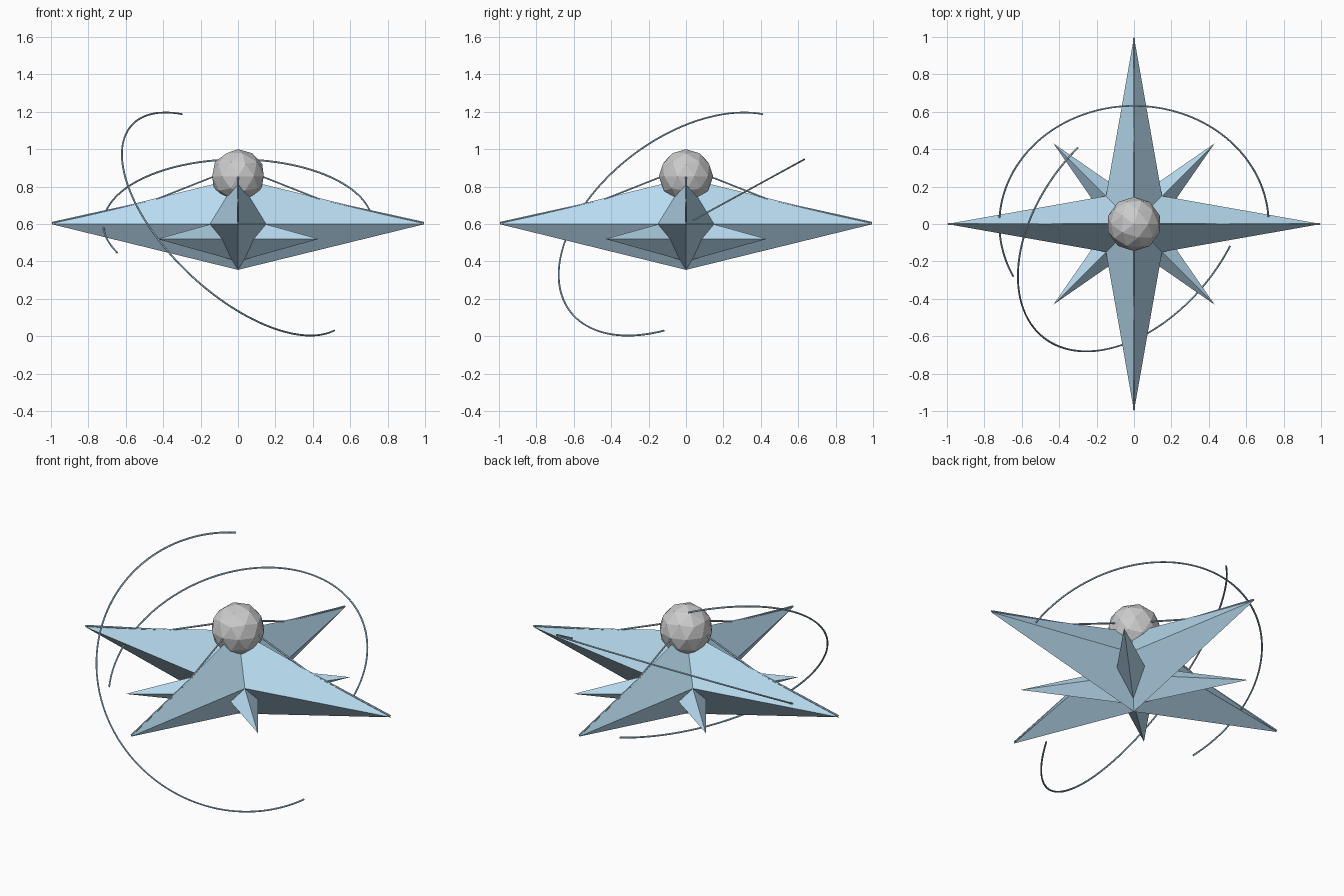
import bpy, bmesh
from math import cos, sin, pi, radians
from mathutils import Vector

if "Cube" in bpy.data.objects:
    bpy.data.objects.remove(bpy.data.objects["Cube"])

blue = bpy.data.materials.new("pale_blue")
blue.diffuse_color = (0.48, 0.71, 0.87, 1)
blue.use_nodes = True
blue.node_tree.nodes["Principled BSDF"].inputs["Base Color"].default_value = blue.diffuse_color


def star(name, tip, inner, half_height, z, turn):
    """Four-pointed faceted star: zigzag outline joined to top and bottom apexes."""
    bm = bmesh.new()
    rim = []
    for i in range(8):
        r, a = (inner if i % 2 else tip), turn + i * pi / 4
        rim.append(bm.verts.new((r * cos(a), r * sin(a), z)))
    top = bm.verts.new((0, 0, z + half_height))
    low = bm.verts.new((0, 0, z - half_height))
    for i in range(8):
        a, b = rim[i], rim[(i + 1) % 8]
        bm.faces.new((a, b, top))
        bm.faces.new((b, a, low))
    mesh = bpy.data.meshes.new(name)
    bm.to_mesh(mesh)
    bm.free()
    mesh.materials.append(blue)
    bpy.context.collection.objects.link(bpy.data.objects.new(name, mesh))


def wire(name, points, radius):
    """Thin round tube along a list of points."""
    curve = bpy.data.curves.new(name, 'CURVE')
    curve.dimensions = '3D'
    curve.bevel_depth = radius
    curve.bevel_resolution = 1
    curve.use_fill_caps = True
    line = curve.splines.new('POLY')
    line.points.add(len(points) - 1)
    for p, co in zip(line.points, points):
        p.co = (*co, 1)
    curve.materials.append(blue)
    ob = bpy.data.objects.new(name, curve)
    bpy.context.collection.objects.link(ob)
    bpy.ops.object.select_all(action='DESELECT')
    ob.select_set(True)
    bpy.context.view_layer.objects.active = ob
    bpy.ops.object.convert(target='MESH')
    bpy.ops.object.shade_smooth_by_angle()


def arc(name, radius, u, v, start, end, steps=80):
    """Open orbit ring around the star centre in the plane of u and v."""
    pts = []
    for i in range(steps + 1):
        a = radians(start + (end - start) * i / steps)
        pts.append(Vector((0, 0, 0.6)) + radius * (u * cos(a) + v * sin(a)))
    wire(name, pts, 0.005)


# Large star and smaller diagonal star below it
star("main_star", 1.0, 0.212, 0.245, 0.6, 0)
star("diagonal_star", 0.61, 0.132, 0.12, 0.52, pi / 4)

# Faceted ball on top
bpy.ops.mesh.primitive_ico_sphere_add(subdivisions=2, radius=0.145, location=(0, 0, 0.855))
bpy.context.object.name = "ball"

# Bent wire along the ridge of each long arm
for i in range(4):
    c, s = cos(i * pi / 2), sin(i * pi / 2)
    wire(f"ridge_wire_{i + 1}",
         [(r * c, r * s, z) for r, z in ((0, 0.905), (0.45, 0.727), (0.995, 0.607))], 0.005)

# Two open orbit rings
arc("tilted_ring", 0.72, Vector((1, 0, 0)), Vector((0, cos(0.5), sin(0.5))), 3.6, 206.3)
n = Vector((0.6, -0.48, 0.64)).normalized()
u = Vector((-0.3, 0.41, 0.59))
u = (u - n * u.dot(n)).normalized()
arc("steep_ring", 0.776, u, n.cross(u), 0, 207)
